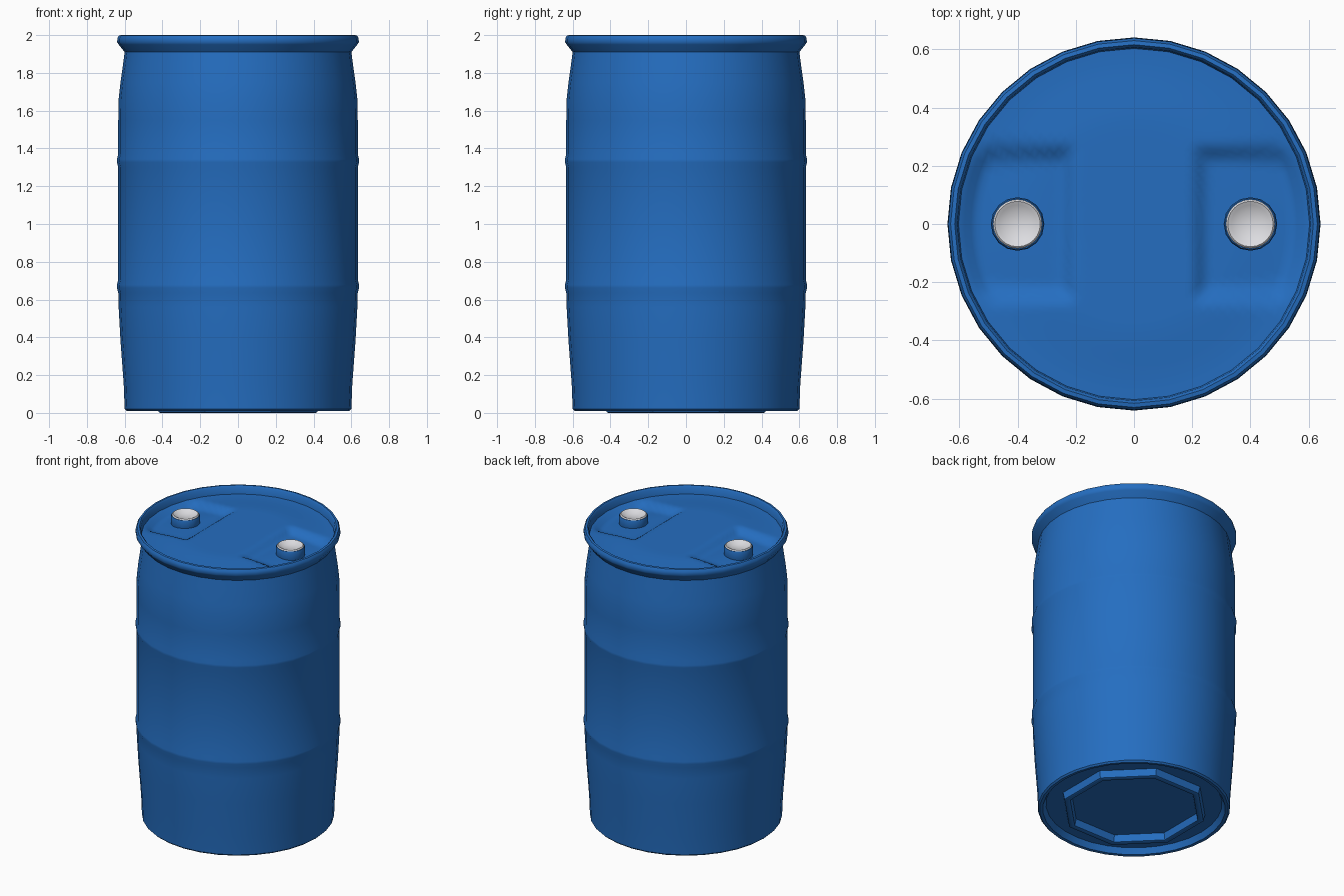
import bpy, bmesh, math

old = bpy.data.objects.get("Cube")
if old:
    bpy.data.objects.remove(old, do_unlink=True)


def material(name, rgb):
    m = bpy.data.materials.new(name)
    m.use_nodes = True
    m.diffuse_color = (*rgb, 1)
    m.node_tree.nodes["Principled BSDF"].inputs["Base Color"].default_value = (*rgb, 1)
    return m


blue = material("drum blue", (0.018, 0.155, 0.53))
white = material("cap white", (0.72, 0.72, 0.75))


def lathe(name, profile, mat, sides=32, centre=(0, 0), warp=None, angle=40):
    """Spin (radius, height) points; radius 0 closes the end with a fan."""
    bm = bmesh.new()
    rings = []
    for r, z in profile:
        ring = []
        for i in range(1 if r == 0 else sides):
            a = math.tau * i / sides
            co = (r * math.cos(a), r * math.sin(a), z)
            ring.append(bm.verts.new(warp(*co) if warp else co))
        rings.append(ring)
    for lo, hi in zip(rings, rings[1:]):
        for i in range(sides):
            j = (i + 1) % sides
            if len(lo) == 1:
                bm.faces.new((lo[0], hi[j], hi[i]))
            elif len(hi) == 1:
                bm.faces.new((lo[i], lo[j], hi[0]))
            else:
                bm.faces.new((lo[i], lo[j], hi[j], hi[i]))
    mesh = bpy.data.meshes.new(name)
    bm.to_mesh(mesh)
    bm.free()
    ob = bpy.data.objects.new(name, mesh)
    bpy.context.collection.objects.link(ob)
    ob.location = (*centre, 0)
    mesh.materials.append(mat)
    bpy.ops.object.select_all(action="DESELECT")
    ob.select_set(True)
    bpy.context.view_layer.objects.active = ob
    bpy.ops.object.shade_smooth_by_angle(angle=math.radians(angle))
    return ob


def rib(z):
    """A shallow rolling hoop pressed into the wall."""
    return [(0.634, z - 0.035), (0.641, z - 0.008), (0.641, z + 0.008), (0.634, z + 0.035)]


# Underside, wall with two hoops, neck and rolled rim
underside = [(0, 0.05), (0.55, 0.05), (0.57, 0.012), (0.59, 0.01), (0.6, 0.02)]
wall = [(0.605, 0.15), (0.622, 0.38), (0.632, 0.56)] + rib(0.67) + [(0.634, 1.0)] + rib(1.335)
shoulder = [(0.634, 1.55), (0.632, 1.66), (0.622, 1.75), (0.608, 1.85), (0.6, 1.91)]
rim = [(0.632, 1.95), (0.64, 1.962), (0.638, 1.985), (0.63, 1.998), (0.616, 2.0),
       (0.607, 1.99), (0.602, 1.93)]
lathe("drum_body", underside + wall + shoulder + rim, blue)


def smooth(t):
    t = min(max(t, 0), 1)
    return t * t * (3 - 2 * t)


def lid_shape(x, y, z):
    """Crowned lid with a chamfered pocket sunk around each bung."""
    r = math.hypot(x, y)
    crown = 0.014 * smooth((0.58 - r) / 0.25)
    inside = min(abs(x) - 0.19, 0.28 - abs(y), (abs(x) - 0.15 + 0.3 - abs(y)) * 0.6)
    pocket = smooth(inside / 0.07) * smooth((0.6 - r) / 0.06)
    return x, y, z + crown - 0.035 * pocket


# Lid
lid_rings = [(0.603 * (1 - i / 28), 1.945) for i in range(28)] + [(0, 1.945)]
lathe("lid", lid_rings, blue, sides=96, warp=lid_shape)


def octagon(x, y, z):
    """Pull a circle out towards a soft eight-sided outline."""
    a = math.atan2(y, x)
    k = 1 / math.cos((a + math.pi / 8) % (math.pi / 4) - math.pi / 8)
    return x * k, y * k, z


# Eight-sided foot ring under the drum
foot = [(0.375, 0.055), (0.385, 0.004), (0.395, 0), (0.412, 0), (0.42, 0.004), (0.43, 0.055)]
lathe("foot_ring", foot[::1], blue, sides=32, warp=octagon)

# Two bungs: blue collar and dished white cap
for side, x in (("left", 0.4), ("right", -0.4)):
    collar = [(0.086, 1.9), (0.092, 1.925), (0.092, 1.965), (0.088, 1.976), (0.08, 1.976)]
    lathe(side + "_bung_collar", collar, blue, sides=16, centre=(x, 0))
    cap = [(0.084, 1.972), (0.084, 1.98), (0.078, 1.984), (0.066, 1.978), (0.045, 1.966), (0, 1.962)]
    lathe(side + "_bung_cap", cap, white, sides=24, centre=(x, 0), angle=60)
